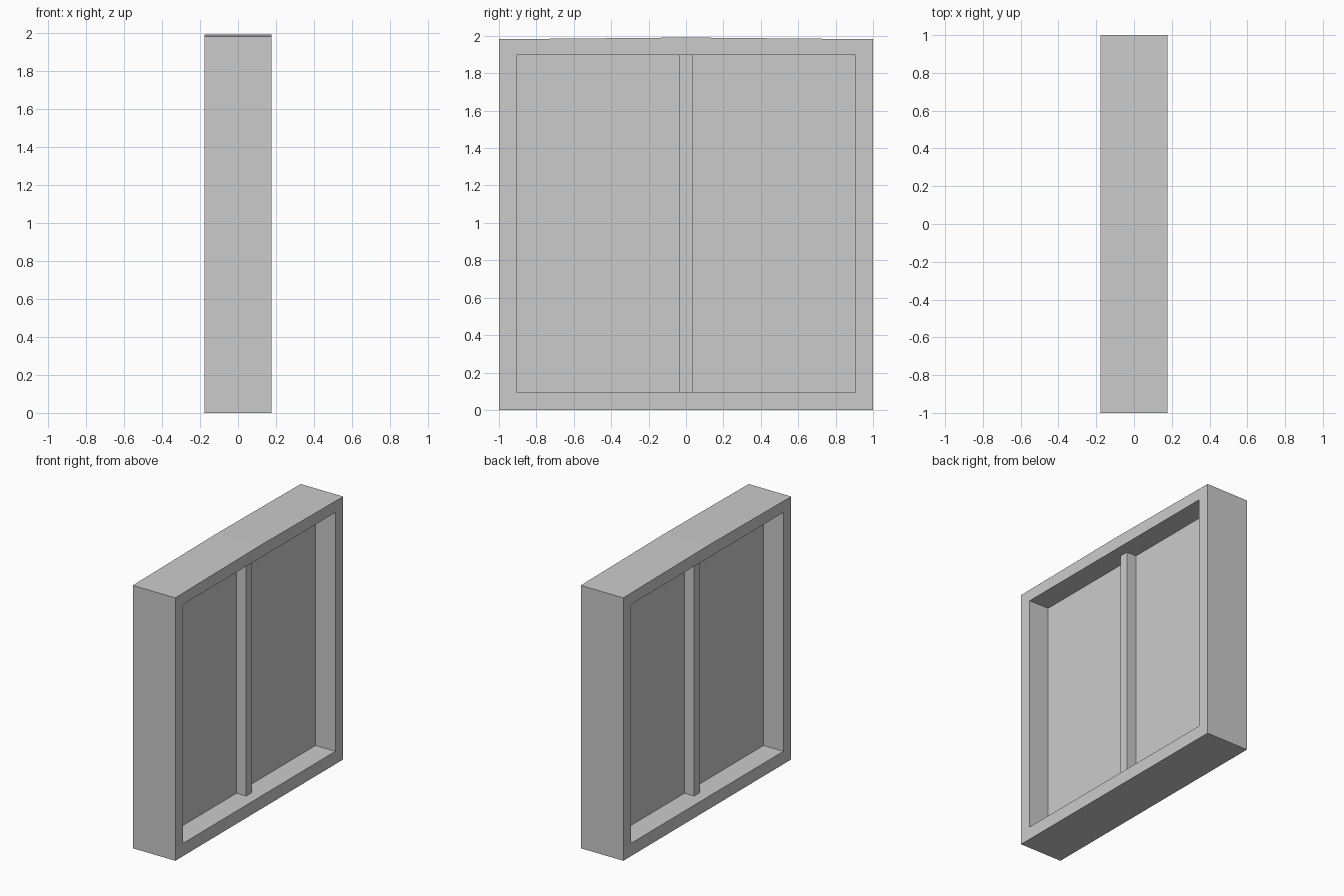
import bpy, bmesh

if "Cube" in bpy.data.objects:
    bpy.data.objects.remove(bpy.data.objects["Cube"])

HALF_X = 0.177                      # half depth of the frame
IN_Y, IN_Z0, IN_Z1 = 0.907, 0.097, 1.897   # opening in the frame


def finish(name, bm):
    bmesh.ops.recalc_face_normals(bm, faces=bm.faces[:])
    mesh = bpy.data.meshes.new(name)
    bm.to_mesh(mesh)
    bm.free()
    obj = bpy.data.objects.new(name, mesh)
    bpy.context.collection.objects.link(obj)
    return obj


def ring(name, outer, inner, half_x):
    """Closed frame between two matching (y, z) outlines, extruded along x."""
    bm = bmesh.new()
    loops = [[bm.verts.new((x, y, z)) for y, z in outline]
             for x, outline in ((half_x, outer), (half_x, inner),
                                (-half_x, inner), (-half_x, outer))]
    n = len(outer)
    for k in range(4):
        a, b = loops[k], loops[(k + 1) % 4]
        for i in range(n):
            j = (i + 1) % n
            bm.faces.new((a[i], a[j], b[j], b[i]))
    return finish(name, bm)


def box(name, half_x, half_y, z0, z1):
    bm = bmesh.new()
    bmesh.ops.create_cube(bm, size=1)
    for v in bm.verts:
        v.co.x *= 2 * half_x
        v.co.y *= 2 * half_y
        v.co.z = z1 if v.co.z > 0 else z0
    return finish(name, bm)


# Outer frame, top very slightly crowned in the middle
ring("window_frame",
     [(-1, 0), (1, 0), (1, 1.982), (0, 1.991), (-1, 1.982)],
     [(-IN_Y, IN_Z0), (IN_Y, IN_Z0), (IN_Y, IN_Z1), (0, IN_Z1), (-IN_Y, IN_Z1)],
     HALF_X)

# Pane set in the middle of the frame depth
box("pane", 0.012, IN_Y, IN_Z0, IN_Z1)

# Upright bar standing proud on both sides of the pane
box("centre_mullion", 0.093, 0.035, IN_Z0, IN_Z1)
